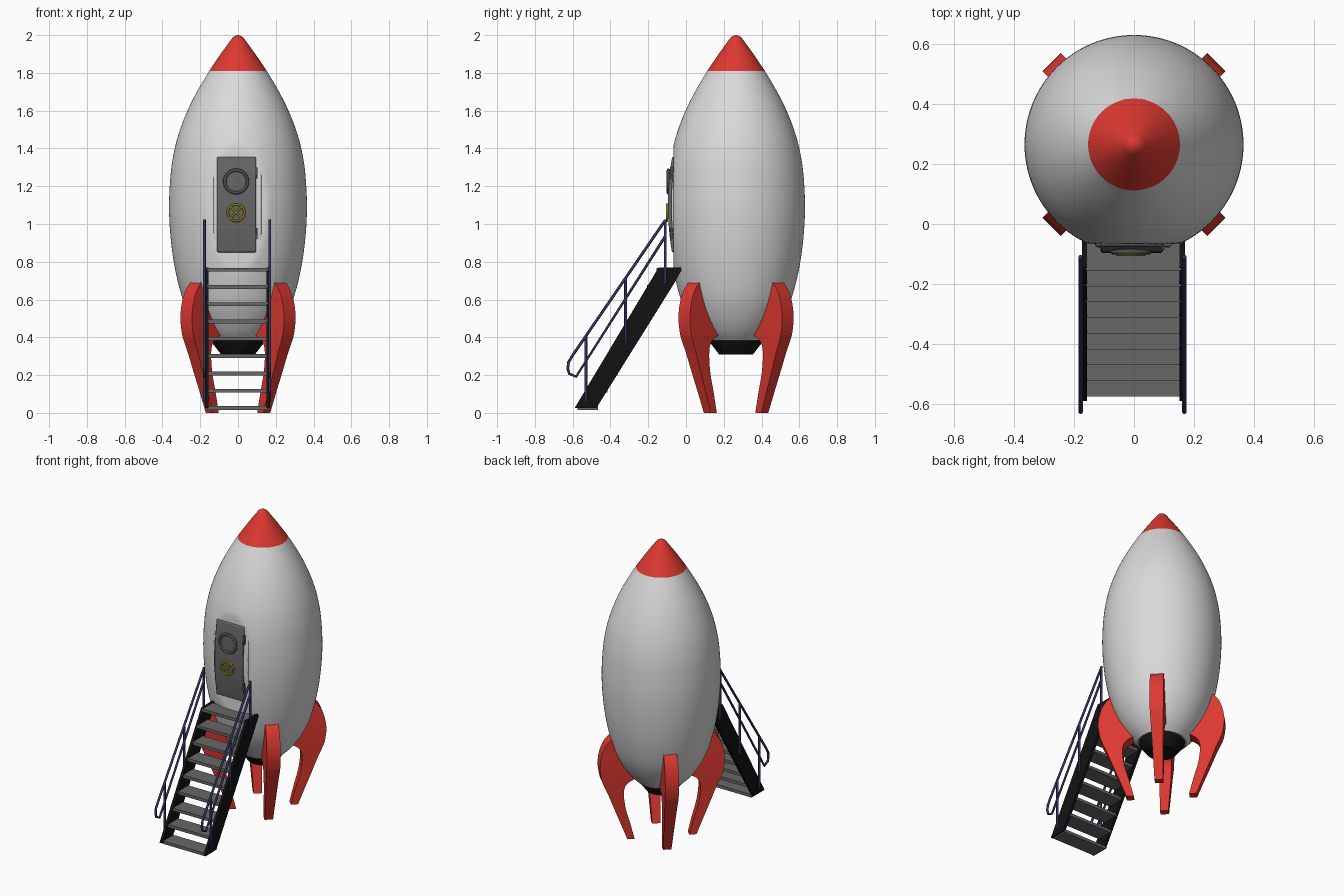
import bpy, bmesh, math
from mathutils import Vector, Matrix

if "Cube" in bpy.data.objects:
    bpy.data.objects.remove(bpy.data.objects["Cube"])

AXIS_Y = 0.265  # rocket axis; the stairs reach out towards -y


def material(name, rgb):
    m = bpy.data.materials.new(name)
    m.diffuse_color = (*rgb, 1)
    m.use_nodes = True
    m.node_tree.nodes["Principled BSDF"].inputs["Base Color"].default_value = m.diffuse_color
    return m


WHITE = material("hull white", (0.70, 0.70, 0.70))
RED = material("red", (0.72, 0.04, 0.03))
GREY = material("door grey", (0.135, 0.135, 0.135))
DARK = material("dark grey", (0.07, 0.07, 0.075))
BLACK = material("black", (0.006, 0.006, 0.006))
NAVY = material("rail navy", (0.03, 0.035, 0.12))
GOLD = material("wheel gold", (0.30, 0.24, 0.01))


def finish(name, bm, mat, angle=35, bevel=0):
    bmesh.ops.recalc_face_normals(bm, faces=bm.faces)
    me = bpy.data.meshes.new(name)
    bm.to_mesh(me)
    bm.free()
    me.materials.append(mat)
    ob = bpy.data.objects.new(name, me)
    bpy.context.collection.objects.link(ob)
    bpy.ops.object.select_all(action='DESELECT')
    ob.select_set(True)
    bpy.context.view_layer.objects.active = ob
    bpy.ops.object.shade_smooth_by_angle(angle=math.radians(angle))
    if bevel:
        mod = ob.modifiers.new("bevel", 'BEVEL')
        mod.width, mod.segments = bevel, 2
    return ob


def smooth_points(pts, n):
    """Catmull-Rom through tuples of any length."""
    vs = [Vector(p) for p in pts]
    out = []
    for i in range(len(vs) - 1):
        b, c = vs[i], vs[i + 1]
        a = vs[i - 1] if i else b * 2 - c
        d = vs[i + 2] if i + 2 < len(vs) else c * 2 - b
        for k in range(n):
            t = k / n
            out.append(b + (c - a) * (t / 2) + (a * 2 - b * 5 + c * 4 - d) * (t * t / 2)
                       + (b * 3 - a - c * 3 + d) * (t ** 3 / 2))
    return out + [vs[-1]]


def skin(rings, closed_ends=True):
    """Bridge equal-sized closed rings of points."""
    bm = bmesh.new()
    rows = [[bm.verts.new(p) for p in r] for r in rings]
    n = len(rows[0])
    for a, b in zip(rows, rows[1:]):
        for i in range(n):
            j = (i + 1) % n
            bm.faces.new((a[i], a[j], b[j], b[i]))
    if closed_ends:
        bm.faces.new(rows[0])
        bm.faces.new(rows[-1])
    return bm


def lathe(profile, sides=96):
    return skin([[(r * math.cos(math.tau * i / sides), AXIS_Y + r * math.sin(math.tau * i / sides), z)
                  for i in range(sides)] for r, z in profile])


def box(bm, lo, hi):
    mid = [(a + b) / 2 for a, b in zip(lo, hi)]
    size = [b - a for a, b in zip(lo, hi)]
    bmesh.ops.create_cube(bm, size=1, matrix=Matrix.Translation(mid) @ Matrix.Diagonal((*size, 1)))


def tube(name, pts, radius, mat, cyclic=False):
    cu = bpy.data.curves.new(name, 'CURVE')
    cu.dimensions = '3D'
    cu.bevel_depth, cu.bevel_resolution, cu.use_fill_caps = radius, 2, True
    sp = cu.splines.new('POLY')
    sp.points.add(len(pts) - 1)
    for p, q in zip(sp.points, pts):
        p.co = (*q, 1)
    sp.use_cyclic_u = cyclic
    cu.materials.append(mat)
    ob = bpy.data.objects.new(name, cu)
    bpy.context.collection.objects.link(ob)
    return ob


# Hull, pressed flat behind the door
hull_profile = [(.15, .382), (.20, .435), (.25, .51), (.295, .61), (.333, .76), (.356, .92), (.365, 1.09),
                (.356, 1.27), (.335, 1.4), (.305, 1.505), (.263, 1.61), (.212, 1.71), (.153, 1.81)]
bm = lathe(smooth_points(hull_profile, 6), 128)
for v in bm.verts:
    v.co.y = max(v.co.y, -0.066)
finish("hull", bm, WHITE)

# Nose cone with rounded tip
finish("nose_cone", lathe([(.153, 1.81), (.092, 1.90), (.036, 1.977), (.026, 1.989), (.013, 1.997), (.002, 2.0)]), RED)

# Engine nozzle
finish("engine_nozzle", lathe([(.143, .39), (.14, .375), (.09, .31)], 48), BLACK)

# Four curved fins: outer r, outer z, inner r, inner z, thickness
fin_rows = smooth_points([
    (.305, .70, .25, .70, .080), (.35, .65, .25, .64, .084), (.378, .58, .22, .56, .086),
    (.388, .50, .18, .49, .086), (.378, .42, .15, .43, .084), (.36, .37, .215, .385, .080),
    (.338, .32, .238, .33, .076), (.30, .22, .228, .22, .068), (.257, .11, .198, .11, .060),
    (.215, 0, .17, 0, .052)], 4)
for k in range(4):
    turn = Matrix.Translation((0, AXIS_Y, 0)) @ Matrix.Rotation(math.radians(45 + 90 * k), 4, 'Z')
    rings = [[turn @ Vector(p) for p in ((ro, -t / 2, zo), (ro, t / 2, zo), (ri, t / 2, zi), (ri, -t / 2, zi))]
             for ro, zo, ri, zi, t in fin_rows]
    finish(f"fin_{k + 1}", skin(rings), RED, 40)


# Door frame and door: plates bowed to follow the hull
def bowed_plate(name, x0, x1, z0, z1, back, front, mat, bevel):
    rings = []
    for i in range(13):
        z = z0 + (z1 - z0) * i / 12
        f = front + 0.35 * (z - 1.1) ** 2
        rings.append([(x0, back, z), (x1, back, z), (x1, f, z), (x0, f, z)])
    return finish(name, skin(rings), mat, 40, bevel)


bowed_plate("door_frame", -.13, .125, .825, 1.38, -.03, -.078, WHITE, .008)
bowed_plate("door", -.111, .096, .85, 1.355, -.05, -.096, GREY, .007)


# Round window and wheel handle
def circle(cx, y, cz, r, n=40):
    return [(cx + r * math.cos(math.tau * i / n), y, cz + r * math.sin(math.tau * i / n)) for i in range(n)]


DX = -.010
tube("window_ring", circle(DX, -.093, 1.225, .060), .009, DARK, True)
finish("window_glass", skin([circle(DX, -.085, 1.225, .058), circle(DX, -.095, 1.225, .058)]), GREY)
tube("wheel_rim", circle(DX, -.101, 1.06, .044), .006, GOLD, True)
for s in (-1, 1):
    tube("wheel_spoke", [(DX - .031, -.101, 1.06 - s * .031), (DX + .031, -.101, 1.06 + s * .031)], .005, GOLD)
for z in (.95, 1.27):
    bm = bmesh.new()
    box(bm, (.092, -.085, z - .03), (.104, -.06, z + .03))
    finish("door_hinge", bm, DARK)

# Stair stringers
for side, x in (("left", -.174), ("right", .152)):
    outline = [(-.59, .025), (-.475, .025), (-.06, .69), (-.025, .755), (-.028, .77), (-.145, .77)]
    rings = [[(xx, y, z) for y, z in outline] for xx in (x, x + .018)]
    finish(f"{side}_stringer", skin(rings), BLACK, 20)

# Treads
for i in range(9):
    y, z = -.575 + .0525 * i, .026 + .0915 * i
    bm = bmesh.new()
    box(bm, (-.162, y, z - .010), (.158, y + .108, z + .010))
    finish(f"tread_{i + 1}", bm, GREY)

# Handrails: one looped tube and three posts on each side
for side, x in (("left", -.178), ("right", .168)):
    loop = [(-.11, 1.02), (-.60, .305), (-.622, .268), (-.626, .235), (-.618, .208), (-.582, .192), (-.11, .935)]
    tube(f"{side}_handrail", [(x, y, z) for y, z in loop], .0075, NAVY)
    for y, z0, z1 in ((-.11, .685, 1.025), (-.32, .37, .715), (-.53, .06, .405)):
        tube(f"{side}_rail_post", [(x, y, z0), (x, y, z1)], .0075, NAVY)
